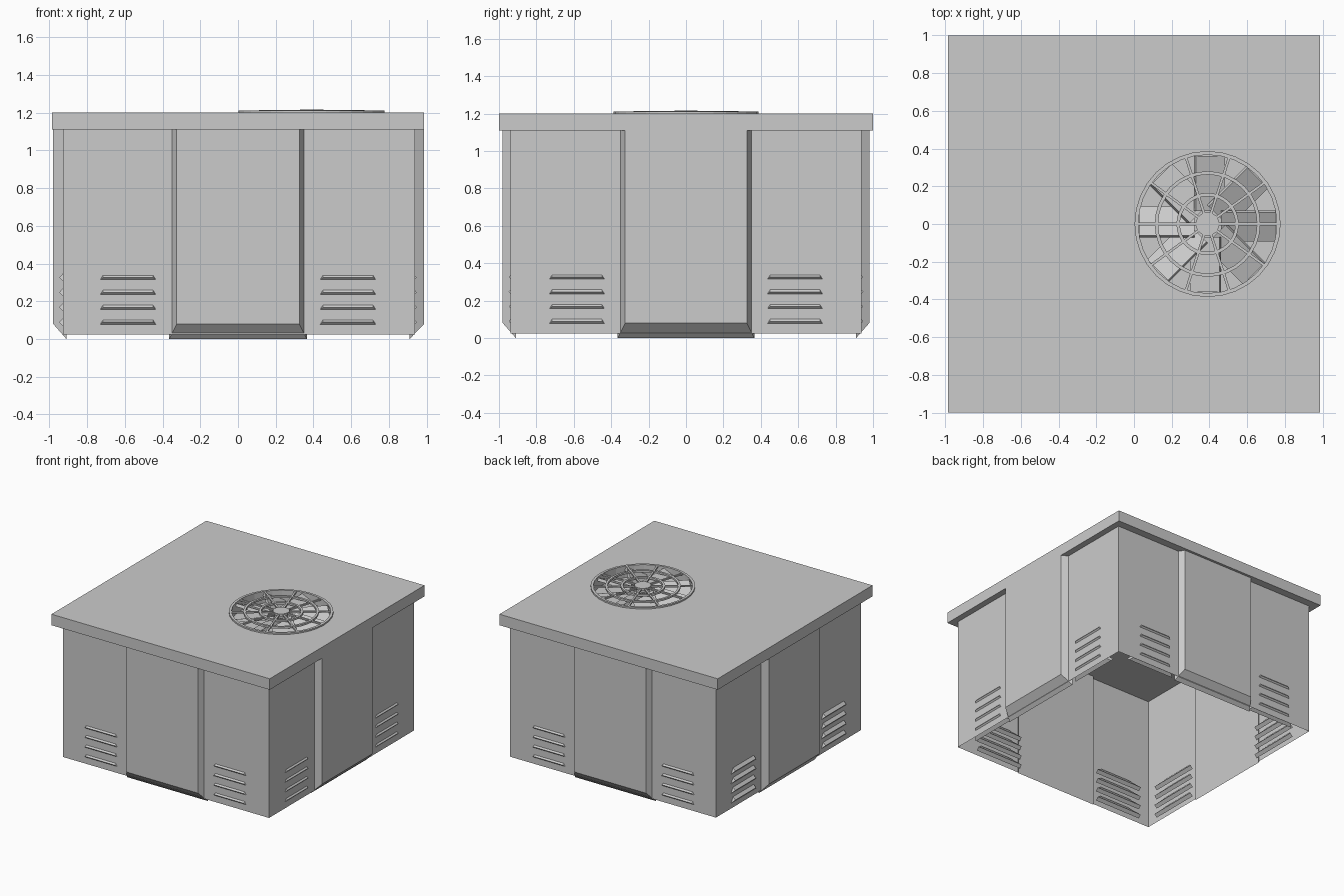
import bpy, bmesh
from math import cos, sin, pi, radians
from mathutils import Matrix

if "Cube" in bpy.data.objects:
    bpy.data.objects.remove(bpy.data.objects["Cube"])

TURNS = {"front": 0, "right": 90, "back": 180, "left": 270}
FAN = (0.39, 0.0)


def add_object(name, bm):
    bmesh.ops.recalc_face_normals(bm, faces=bm.faces[:])
    me = bpy.data.meshes.new(name)
    bm.to_mesh(me)
    bm.free()
    ob = bpy.data.objects.new(name, me)
    bpy.context.collection.objects.link(ob)
    return ob


def box(bm, lo, hi, m=Matrix()):
    size = [h - l for l, h in zip(lo, hi)]
    mid = [(h + l) / 2 for l, h in zip(lo, hi)]
    bmesh.ops.create_cube(bm, size=1, matrix=m @ Matrix.Translation(mid) @ Matrix.Diagonal((*size, 1)))


def loft(bm, a, b, m=Matrix()):
    """Closed solid between two four-point loops."""
    va = [bm.verts.new(m @ Matrix.Translation(p).translation) for p in a]
    vb = [bm.verts.new(m @ Matrix.Translation(p).translation) for p in b]
    bm.faces.new(va)
    bm.faces.new(vb)
    for i in range(4):
        j = (i + 1) % 4
        bm.faces.new((va[i], va[j], vb[j], vb[i]))


def ring(bm, r0, r1, z0, z1, n=32):
    """Flat-sided ring around the fan axis."""
    loops = []
    for i in range(n):
        c, s = cos(2 * pi * i / n), sin(2 * pi * i / n)
        loops.append([bm.verts.new((FAN[0] + r * c, FAN[1] + r * s, z))
                      for r, z in ((r0, z0), (r1, z0), (r1, z1), (r0, z1))])
    for i in range(n):
        a, b = loops[i], loops[(i + 1) % n]
        for k in range(4):
            l = (k + 1) % 4
            bm.faces.new((a[k], a[l], b[l], b[k]))


# lid with a round fan recess
bm = bmesh.new()
box(bm, (-0.987, -1, 1.11), (0.987, 1, 1.2))
lid = add_object("lid", bm)
bm = bmesh.new()
bmesh.ops.create_cone(bm, cap_ends=True, segments=32, radius1=0.37, radius2=0.37, depth=0.2,
                      matrix=Matrix.Translation((*FAN, 1.215)))
cutter = add_object("fan_recess_cutter", bm)
cutter.hide_render = True
mod = lid.modifiers.new("recess", "BOOLEAN")
mod.object, mod.operation, mod.solver = cutter, "DIFFERENCE", "EXACT"
bpy.context.view_layer.objects.active = lid
bpy.ops.object.modifier_apply(modifier=mod.name)
bpy.data.objects.remove(cutter)

# thin cabinet walls, open at the bottom
bm = bmesh.new()
box(bm, (-0.927, -0.937, 0.025), (0.937, 0.937, 1.11))
bmesh.ops.delete(bm, geom=[f for f in bm.faces if abs(f.normal.z) > 0.5], context="FACES_ONLY")
add_object("cabinet_walls", bm)

for side, deg in TURNS.items():
    turn = Matrix.Rotation(radians(deg), 4, "Z")
    # raised centre panel with bevelled sides and bottom
    d = 0.987 if side == "right" else 0.98
    bm = bmesh.new()
    loft(bm, [(-0.325, -d, 0.08), (0.325, -d, 0.08), (0.325, -d, 1.11), (-0.325, -d, 1.11)],
         [(-0.365, -0.91, 0), (0.365, -0.91, 0), (0.365, -0.91, 1.11), (-0.365, -0.91, 1.11)], turn)
    add_object(side + "_panel", bm)
    # two stacks of four tilted louvres
    bm = bmesh.new()
    for cx in (-0.583, 0.583):
        for row in range(4):
            z = 0.349 - 0.079 * row
            w, b, k = 0.133, 0.21, 0.06
            loft(bm, [(cx - w, -0.948, z - 0.023), (cx + w, -0.948, z - 0.023),
                      (cx + w, -0.926, z), (cx - w, -0.926, z)],
                 [(cx - b, -0.948 + k, z - 0.023 - k), (cx + b, -0.948 + k, z - 0.023 - k),
                  (cx + b, -0.926 + k, z - k), (cx - b, -0.926 + k, z - k)], turn)
    add_object(side + "_louvres", bm)

# pitched fan blades and motor hub
bm = bmesh.new()
for i in range(8):
    m = (Matrix.Translation((*FAN, 1.155)) @ Matrix.Rotation(i * pi / 4, 4, "Z")
         @ Matrix.Translation((0, -0.01, 0)) @ Matrix.Rotation(radians(25), 4, "X"))
    box(bm, (0.07, -0.085, -0.012), (0.36, 0.085, 0.012), m)
add_object("fan_blades", bm)
bm = bmesh.new()
bmesh.ops.create_cone(bm, cap_ends=True, segments=24, radius1=0.05, radius2=0.05, depth=0.102,
                      matrix=Matrix.Translation((*FAN, 1.166)))
add_object("fan_hub", bm)

# grille rings and spokes
bm = bmesh.new()
for r0, r1, z1 in ((0.367, 0.387, 1.212), (0.262, 0.28, 1.213), (0.147, 0.165, 1.214), (0.046, 0.062, 1.217)):
    ring(bm, r0, r1, 1.198, z1)
add_object("grille_rings", bm)
bm = bmesh.new()
for i in range(10):
    m = Matrix.Translation((*FAN, 0)) @ Matrix.Rotation(i * pi / 5, 4, "Z")
    box(bm, (0.055, -0.007, 1.199), (0.372, 0.007, 1.211), m)
add_object("grille_spokes", bm)
